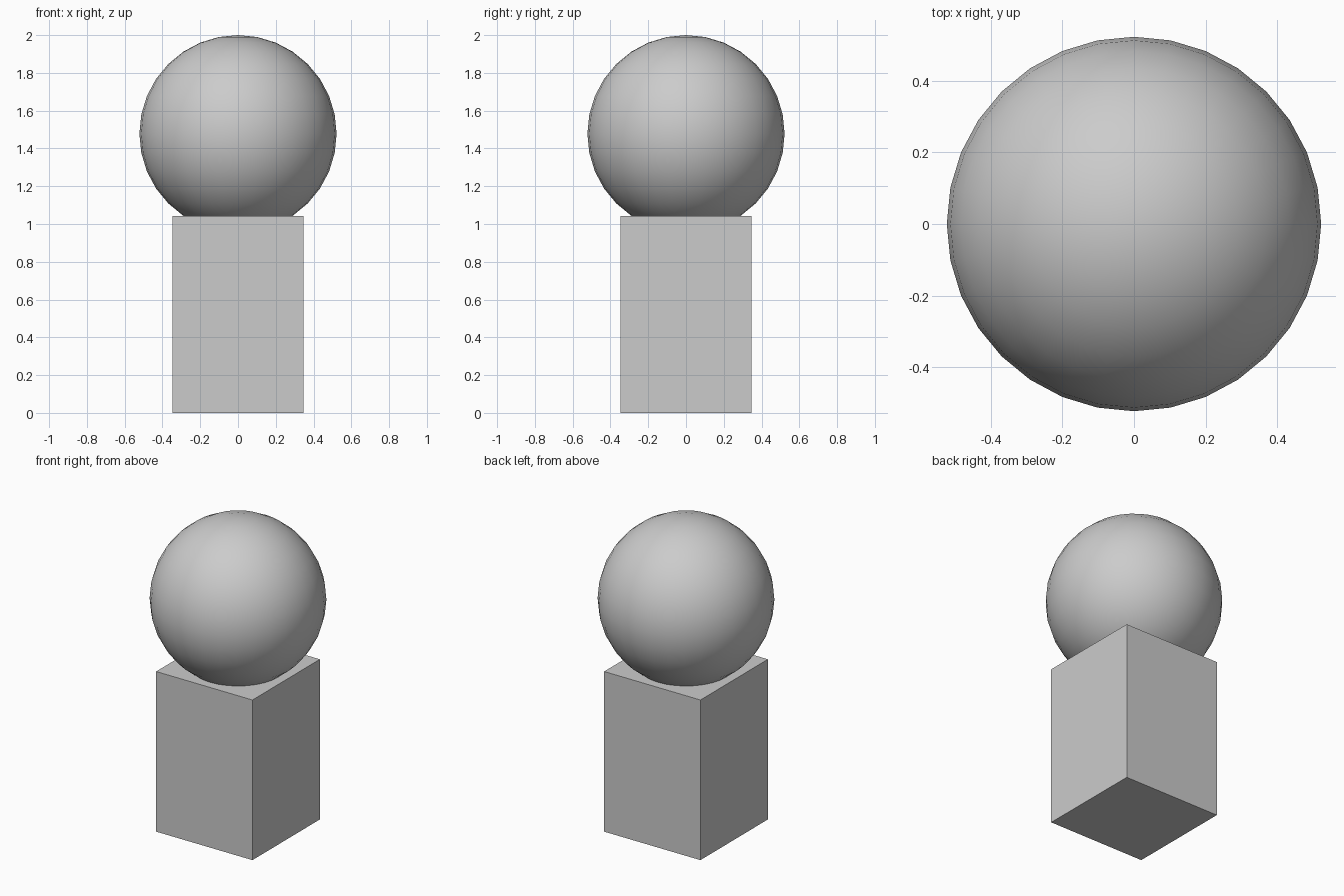
import bpy

if "Cube" in bpy.data.objects:
    bpy.data.objects.remove(bpy.data.objects["Cube"])

R = 0.522        # ball radius
W = 0.694        # pedestal width
H = 1.043        # pedestal height

# Square pedestal standing on the ground
bpy.ops.mesh.primitive_cube_add(size=1, location=(0, 0, H / 2))
pedestal = bpy.context.object
pedestal.name = "pedestal"
pedestal.scale = (W, W, H)
bpy.ops.object.transform_apply(location=False, rotation=False, scale=True)

# Smooth ball sunk slightly into the pedestal top
bpy.ops.mesh.primitive_uv_sphere_add(segments=32, ring_count=16, radius=R,
                                     location=(0, 0, 2 - R))
ball = bpy.context.object
ball.name = "ball"
bpy.ops.object.shade_smooth()
